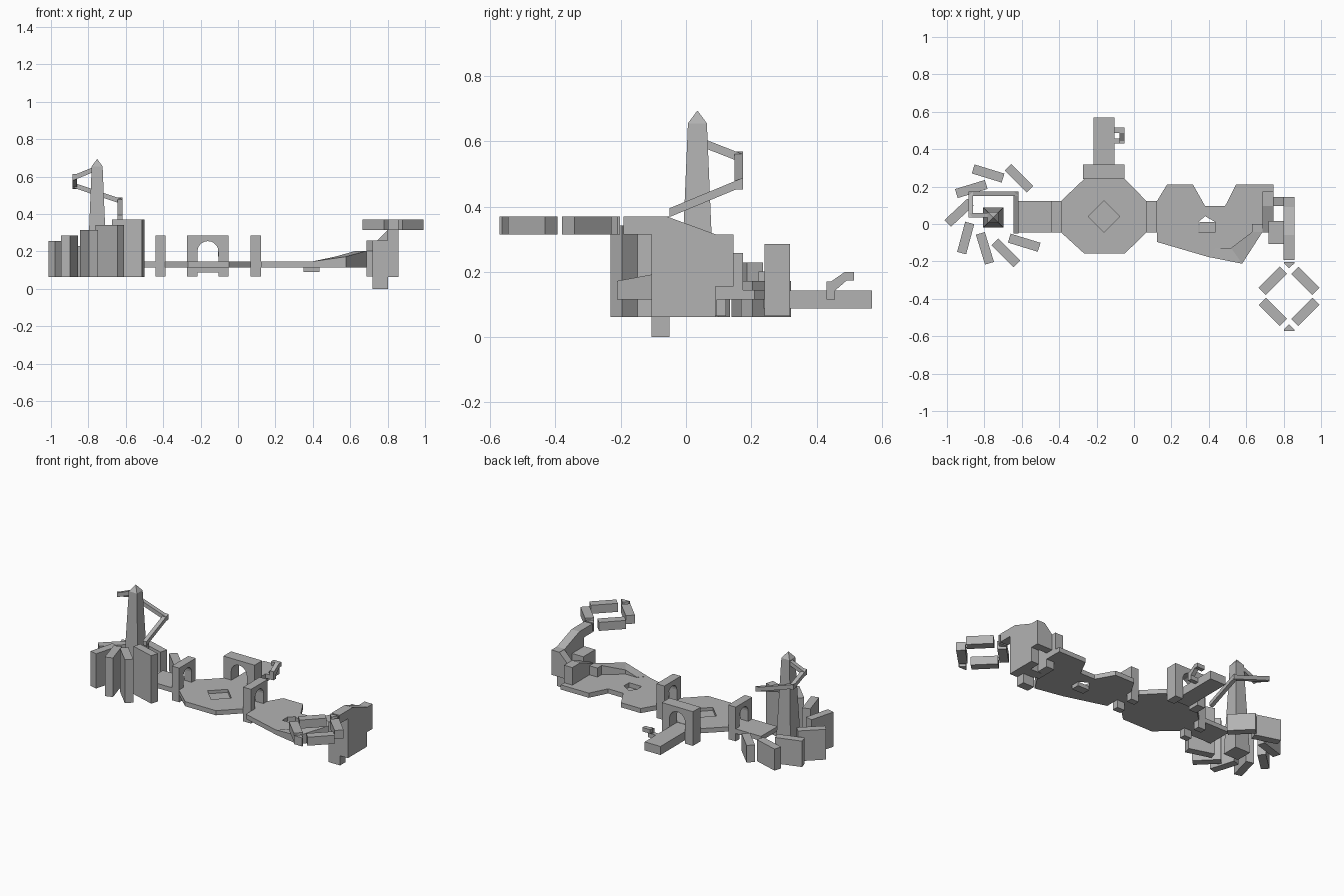
import bpy, bmesh, math
from mathutils import Vector, Matrix

if "Cube" in bpy.data.objects:
    bpy.data.objects.remove(bpy.data.objects["Cube"])

stone = bpy.data.materials.new("pale grey stone")
stone.diffuse_color = (0.45, 0.45, 0.45, 1)
stone.use_nodes = True
stone.node_tree.nodes["Principled BSDF"].inputs["Base Color"].default_value = stone.diffuse_color


def finish(name, bottom, top):
    """Closed solid between two matching loops of points."""
    bm = bmesh.new()
    a = [bm.verts.new(p) for p in bottom]
    b = [bm.verts.new(p) for p in top]
    n = len(a)
    bm.faces.new(a[::-1])
    bm.faces.new(b)
    for i in range(n):
        j = (i + 1) % n
        bm.faces.new((a[i], a[j], b[j], b[i]))
    bmesh.ops.recalc_face_normals(bm, faces=bm.faces)
    me = bpy.data.meshes.new(name)
    bm.to_mesh(me)
    bm.free()
    me.materials.append(stone)
    ob = bpy.data.objects.new(name, me)
    bpy.context.collection.objects.link(ob)
    return ob


def slab(name, outline, z0, z1):
    """Plan outline raised from z0 to z1; z1 may be one height per corner."""
    tops = z1 if isinstance(z1, (list, tuple)) else [z1] * len(outline)
    return finish(name, [(x, y, z0) for x, y in outline],
                  [(x, y, z) for (x, y), z in zip(outline, tops)])


def box(name, x0, x1, y0, y1, z0, z1):
    return slab(name, [(x0, y0), (x1, y0), (x1, y1), (x0, y1)], z0, z1)


def turned_box(name, x, y, length, width, deg, z0, z1):
    r = Matrix.Rotation(math.radians(deg), 2)
    pts = []
    for sx, sy in ((-1, -1), (1, -1), (1, 1), (-1, 1)):
        v = r @ Vector((sx * length / 2, sy * width / 2))
        pts.append((x + v.x, y + v.y))
    return slab(name, pts, z0, z1)


def beam(name, p, q, width, thick):
    """Sloping path with upright ends; p and q lie on its top."""
    p, q = Vector(p), Vector(q)
    d = q - p
    side = Vector((-d.y, d.x, 0)).normalized() * width / 2
    top = [p - side, q - side, q + side, p + side]
    return finish(name, [v - Vector((0, 0, thick)) for v in top], top)


def cut(ob, cutter):
    m = ob.modifiers.new("pit", 'BOOLEAN')
    m.operation, m.object, m.solver = 'DIFFERENCE', cutter, 'EXACT'
    bpy.context.view_layer.update()
    me = bpy.data.meshes.new_from_object(
        ob.evaluated_get(bpy.context.evaluated_depsgraph_get()))
    ob.modifiers.clear()
    ob.data = me
    bpy.data.objects.remove(cutter)


def gate(name, along_x, centre, half, inner, d0, d1):
    """Arched gate, passage along x or y."""
    z0, z1, spring = 0.065, 0.285, 0.255 - inner
    prof = [(-inner, z0), (-half, z0), (-half, z1), (half, z1), (half, z0), (inner, z0)]
    prof += [(inner * math.cos(math.pi * i / 10), spring + inner * math.sin(math.pi * i / 10))
             for i in range(11)]
    if along_x:
        loops = [[(d, centre + u, z) for u, z in prof] for d in (d0, d1)]
    else:
        loops = [[(centre + u, d, z) for u, z in prof] for d in (d0, d1)]
    return finish(name, *loops)


# Octagonal court with a diamond pit
court = slab("octagon_court", [(-.39, -.045), (-.267, -.157), (-.048, -.157), (.066, -.045),
                               (.066, .123), (-.048, .24), (-.267, .24), (-.39, .123)], .115, .145)
cut(court, turned_box("diamond_cutter", -.16, .04, .12, .12, 45, .125, .2))

# Gates and walkways
gate("left_gate", True, .039, .084, .043, -.44, -.387)
gate("right_gate", True, .039, .084, .043, .068, .124)
gate("back_gate", False, -.161, .111, .056, .24, .318)
box("left_walkway", -.62, -.389, -.045, .123, .115, .145)
box("gate_passage", .06, .13, -.004, .082, .115, .145)
box("back_walkway", -.217, -.105, .238, .57, .088, .143)

# Little side steps on the back walkway
box("side_step_low", -.106, -.05, .43, .457, .115, .143)
finish("side_step_slope", *[[(x, y, z) for y, z in (
    (.43, .143), (.43, .17), (.444, .17), (.487, .2), (.515, .2), (.515, .174), (.493, .174), (.457, .143))]
    for x in (-.078, -.05)])
box("side_step_high", -.106, -.05, .487, .515, .174, .2)

# Spiral of stepping blocks around the spire
steps = [(-.615, .245, -45), (-.78, .27, -17), (-.87, .187, 17), (-.935, .06, 43),
         (-.9, -.075, 75), (-.797, -.13, -73), (-.685, -.155, -45), (-.587, -.1, -17)]
for i, (x, y, a) in enumerate(steps):
    turned_box(f"spiral_step_{i + 1}", x, y, .167, .05, a, .062, .172 + .0283 * i)

# Tapered spire with pyramid cap
cx, cy = -.753, .035


def ring(h, z):
    return [(cx - h, cy - h, z), (cx + h, cy - h, z), (cx + h, cy + h, z), (cx - h, cy + h, z)]


finish("spire", ring(.054, .062), ring(.029, .655))
finish("spire_cap", ring(.029, .655), ring(.001, .693))

# Rising path winding round the spire
path = [(-.63, -.05, .395), (-.63, .162, .483), (-.873, .162, .565), (-.873, .047, .61), (-.77, .047, .652)]
for i in range(4):
    p, q = Vector(path[i]), Vector(path[i + 1])
    d = (q - p).normalized() * .013
    beam(f"spire_path_{i + 1}", p - (d if i else d * 0), q + (d if i < 3 else d * 0), .026, .027)

# Right terrace with a house-shaped pit
terrace = slab("terrace", [(.123, .123), (.123, -.096), (.396, -.176), (.578, -.212), (.685, -.043),
                           (.745, -.043), (.745, .21), (.545, .21), (.487, .096), (.38, .096),
                           (.316, .21), (.176, .21)], .115, .145)
pit = [(.345, -.043), (.435, -.043), (.435, .01), (.38, .042), (.345, .01)]
cut(terrace, slab("pit_cutter", pit, .1, .2))
box("pit_base", .35, .435, -.045, .01, .09, .1155)

# Ramp curling up along the terrace edge
slab("edge_ramp_1", [(.396, -.176), (.578, -.212), (.519, -.128), (.439, -.128)],
     .115, [.146, .172, .172, .146])
slab("edge_ramp_2", [(.578, -.212), (.687, -.043), (.631, -.043), (.519, -.128)],
     .115, [.172, .203, .203, .172])
slab("edge_ramp_3", [(.631, -.043), (.687, -.043), (.687, .0), (.631, .0)], .115, .203)

# Stepped tower on the right
slab("tower_ramp", [(.687, -.045), (.745, -.045), (.745, .095), (.687, .095)],
     .065, [.203, .203, .258, .258])
box("tower_landing", .687, .745, .095, .175, .115, .258)
slab("tower_back", [(.745, .095), (.801, .095), (.801, .145), (.745, .145)],
     .155, [.258, .315, .315, .258])
box("tower_block", .72, .801, -.106, .016, .062, .258)
box("tower_foot", .72, .801, -.106, -.05, 0, .063)
finish("tower_wall", *[[(x, y, z) for y, z in (
    (-.106, .062), (.09, .062), (.09, .155), (.145, .155), (.145, .315), (.09, .315), (-.06, .37),
    (-.192, .37), (-.192, .315), (-.106, .315))] for x in (.8, .857)])

# Floating diamond ring at the top
rx, ry = .829, -.387
for sx in (-1, 1):
    for sy in (-1, 1):
        turned_box(f"ring_side_{sx}_{sy}", rx + sx * .087, ry + sy * .083, .16, .054,
                   -45 * sx * sy, .315, .37)
for s in (-1, 1):
    slab(f"ring_corner_{s}", [(rx - .028, ry + s * .185), (rx + .028, ry + s * .185),
                              (rx + .028, ry + s * .177), (rx, ry + s * .15),
                              (rx - .028, ry + s * .177)], .315, .37)
